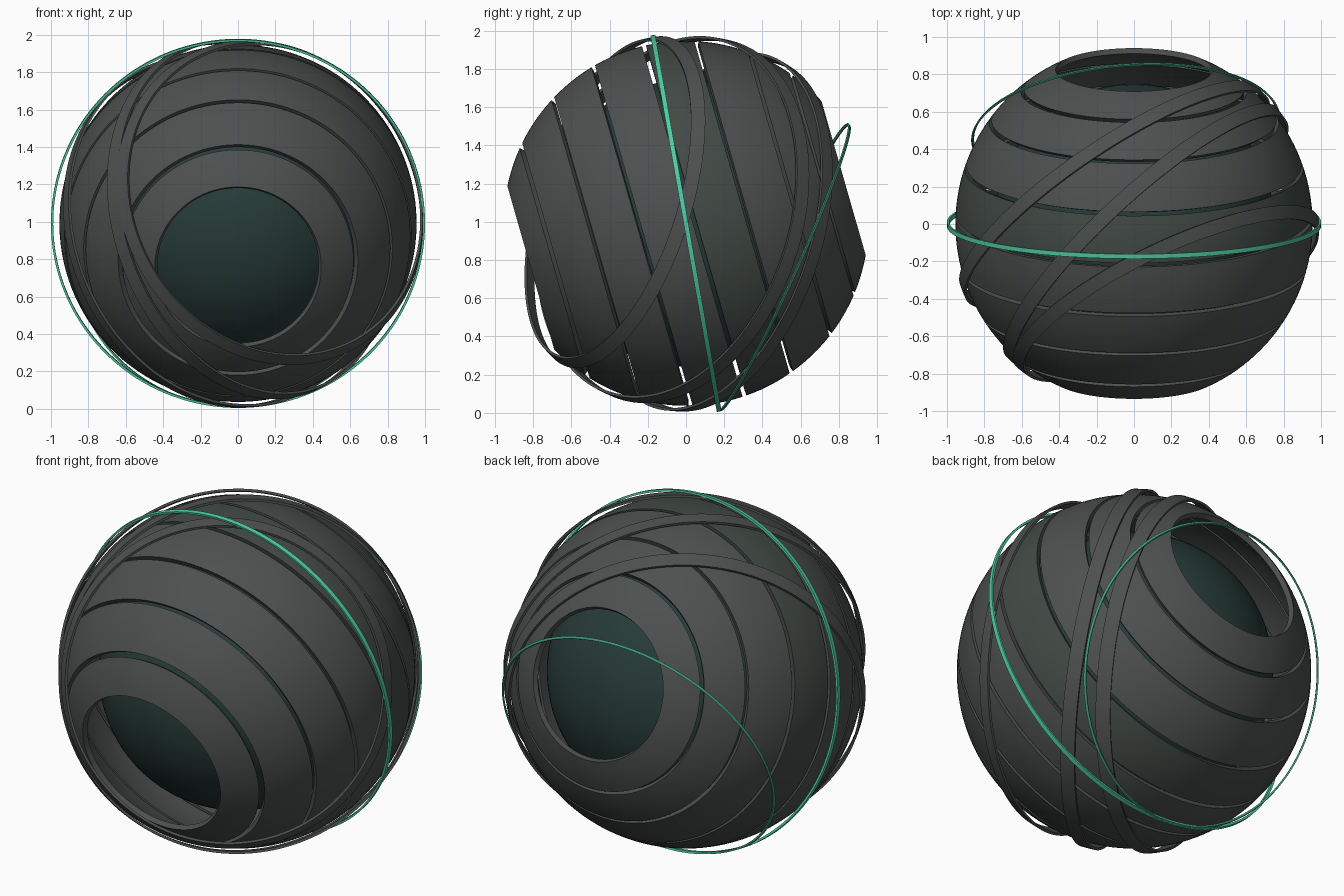
import bpy, math
from mathutils import Vector

if "Cube" in bpy.data.objects:
    bpy.data.objects.remove(bpy.data.objects["Cube"])

CENTRE = Vector((0, 0, 0.992))


def material(name, rgb):
    m = bpy.data.materials.new(name)
    m.diffuse_color = (*rgb, 1)
    m.use_nodes = True
    m.node_tree.nodes["Principled BSDF"].inputs["Base Color"].default_value = m.diffuse_color
    return m


GREY = material("dark_grey", (0.075, 0.08, 0.08))
TINT = material("green_grey", (0.055, 0.068, 0.06))
CORE = material("dark_green", (0.02, 0.045, 0.04))
GREEN = material("bright_green", (0.08, 0.6, 0.36))
DIM = material("dim_green", (0.05, 0.33, 0.2))


def finish(ob, mat):
    ob.data.materials.append(mat)
    bpy.ops.object.select_all(action='DESELECT')
    ob.select_set(True)
    bpy.context.view_layer.objects.active = ob
    bpy.ops.object.shade_smooth_by_angle(angle=math.radians(35))


def sphere_ring(name, normal, lo, hi, inner, outer, mat, rows=1, seg=128):
    """Closed ring cut from a spherical shell between latitudes lo and hi (radians)."""
    n = Vector(normal).normalized()
    u = n.orthogonal().normalized()
    v = n.cross(u)
    lats = [lo + (hi - lo) * i / rows for i in range(rows + 1)]
    prof = [(outer, a) for a in lats] + [(inner, a) for a in reversed(lats)]
    k = len(prof)
    verts, faces = [], []
    for i in range(seg):
        t = 2 * math.pi * i / seg
        d = u * math.cos(t) + v * math.sin(t)
        verts += [CENTRE + d * (r * math.cos(a)) + n * (r * math.sin(a)) for r, a in prof]
        j = (i + 1) % seg
        for p in range(k):
            q = (p + 1) % k
            faces.append((i * k + p, j * k + p, j * k + q, i * k + q))
    me = bpy.data.meshes.new(name)
    me.from_pydata(verts, [], faces)
    ob = bpy.data.objects.new(name, me)
    bpy.context.collection.objects.link(ob)
    finish(ob, mat)


def ribbon(name, normal, offset, radius, width, thick, mat):
    """Thin ring lying in the plane at the given offset from the centre."""
    lat = math.asin(offset / radius)
    half = width / radius / 2
    sphere_ring(name, normal, lat - half, lat + half, radius - thick, radius, mat, 2, 160)


# inner core
bpy.ops.mesh.primitive_uv_sphere_add(segments=96, ring_count=48, radius=0.75, location=CENTRE)
core = bpy.context.object
core.name = "inner_core"
finish(core, CORE)

# wide shell bands stacked along the tilted axis, open at both ends
tilt = math.radians(16)
axis = (0, math.cos(tilt), math.sin(tilt))
cuts = [-0.845, -0.715, -0.49, -0.24, 0.045, 0.315, 0.567, 0.745, 0.858]
R = 0.955
for i in range(8):
    lo = math.asin(cuts[i] / R) + (0.011 if i > 0 else 0)
    hi = math.asin(cuts[i + 1] / R) - (0.011 if i < 7 else 0)
    if i == 0:
        hi -= 0.01
    sphere_ring(f"shell_band_{i + 1}", axis, lo, hi, R - 0.03, R,
                TINT if i == 4 else GREY, 6)

# grey wrapping ribbons
ribbon("front_ribbon", (-0.42, 0.865, -0.273), -0.44, 0.99, 0.075, 0.014, GREY)
ribbon("middle_ribbon", (-0.658, 0.714, -0.238), -0.10, 0.985, 0.08, 0.014, GREY)
ribbon("rear_ribbon", (-0.54, 0.80, -0.26), 0.205, 0.985, 0.08, 0.014, GREY)

# thin green hoops
ribbon("main_green_hoop", (0, math.cos(math.radians(10)), math.sin(math.radians(10))),
       0, 1.0, 0.025, 0.012, GREEN)
ribbon("rear_green_hoop", (-0.08, 0.906, -0.41), 0.566, 1.0, 0.014, 0.01, DIM)
